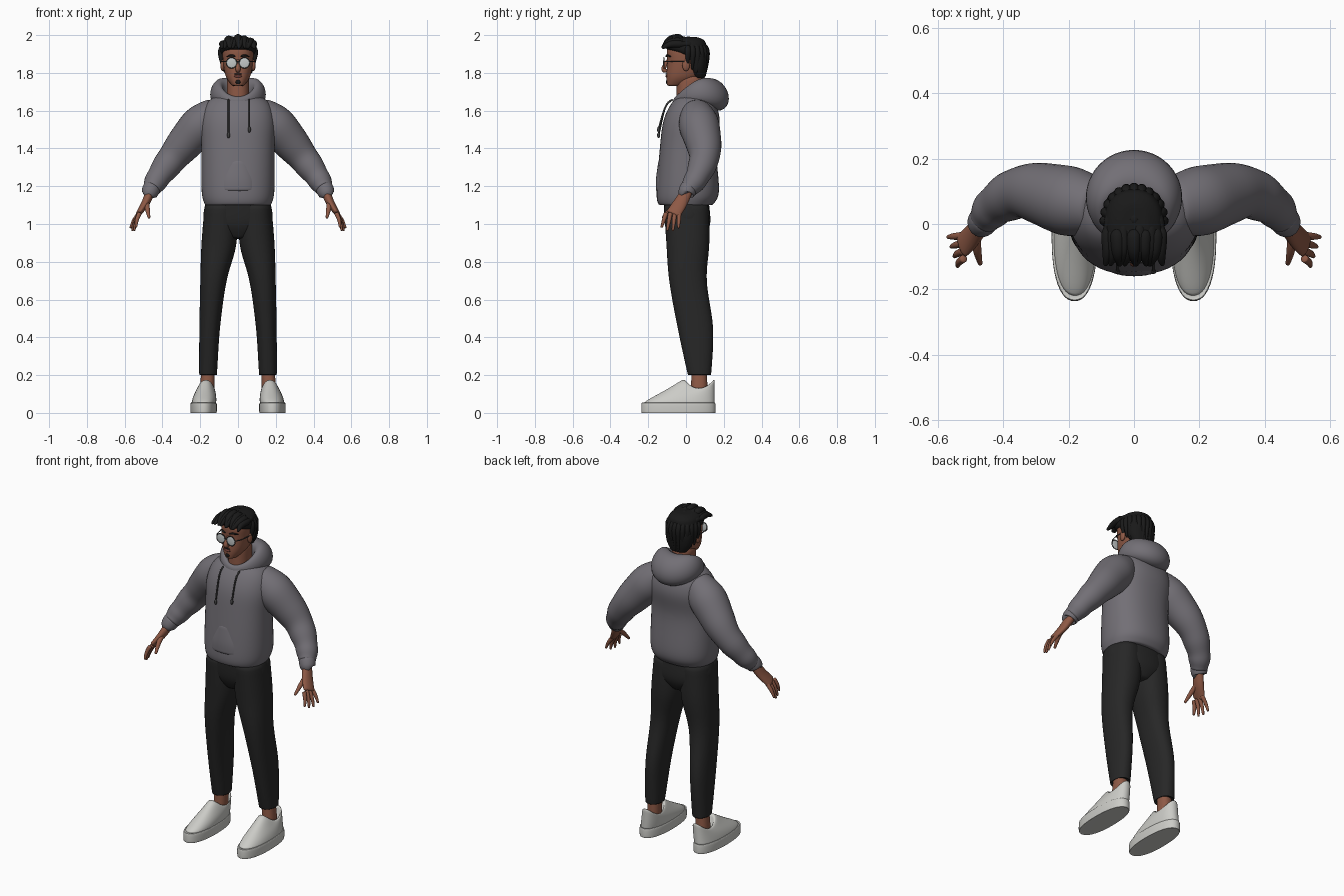
import bpy, bmesh, math, random
from mathutils import Vector

random.seed(4)
if "Cube" in bpy.data.objects:
    bpy.data.objects.remove(bpy.data.objects["Cube"])


def material(name, red, green, blue):
    mat = bpy.data.materials.new(name)
    mat.use_nodes = True
    color = (red, green, blue, 1)
    mat.diffuse_color = color
    mat.node_tree.nodes["Principled BSDF"].inputs["Base Color"].default_value = color
    return mat


GREY = material("hoodie grey", .17, .16, .18)
CORD = material("cord charcoal", .05, .05, .05)
BLACK = material("trouser black", .02, .02, .02)
HAIR = material("hair black", .01, .01, .01)
SKIN = material("skin brown", .27, .1, .06)
LIP = material("lip brown", .17, .05, .04)
WHITE = material("shoe white", .6, .6, .57)
LENS = material("lens silver", .55, .58, .58)


def spline(rows, steps=4):
    """Fill in rows between the given stations with a smooth curve."""
    rows = [Vector(row) for row in rows]
    ends = [rows[0]] + rows + [rows[-1]]
    filled = []
    for before, start, stop, after in zip(ends, ends[1:], ends[2:], ends[3:]):
        leave, arrive = (stop - before) / 2, (after - start) / 2
        for step in range(steps):
            t = step / steps
            ease = t * t * (3 - 2 * t)
            filled.append(start * (1 - ease) + stop * ease
                          + leave * (t * (1 - t) ** 2) - arrive * (t * t * (1 - t)))
    return filled + [rows[-1]]


def skin(name, rings, mat, side=1, closed=False):
    """Join rings of points into a smooth tube, flipped for the right side."""
    bm = bmesh.new()
    loops = [[bm.verts.new((x * side, y, z)) for x, y, z in ring] for ring in rings]
    pairs = list(zip(loops, loops[1:]))
    if closed:
        pairs.append((loops[-1], loops[0]))
    else:
        bm.faces.new(loops[0])
        bm.faces.new(loops[-1])
    for lower, upper in pairs:
        for i in range(len(lower)):
            bm.faces.new((lower[i - 1], lower[i], upper[i], upper[i - 1]))
    bmesh.ops.recalc_face_normals(bm, faces=bm.faces)
    mesh = bpy.data.meshes.new(name)
    bm.to_mesh(mesh)
    bm.free()
    mesh.materials.append(mat)
    mesh.shade_smooth()
    part = bpy.data.objects.new(name, mesh)
    bpy.context.collection.objects.link(part)
    smooth = part.modifiers.new("smooth", "SUBSURF")
    smooth.levels = smooth.render_levels = 1


def oval(height, width, middle, depth, x=0, saddle=0, count=24):
    """Level rounded ring; saddle lifts its front and back rim."""
    ring = []
    for i in range(count):
        angle = math.tau * i / count
        across, along = (math.copysign(abs(f) ** .87, f)
                         for f in (math.cos(angle), math.sin(angle)))
        ring.append((x + across * width, middle + along * depth, height + saddle * along ** 2))
    return ring


def stack(name, rows, mat, side=1):
    skin(name, [oval(*row) for row in spline(rows)], mat, side)


def sweep(name, path, mat, side=1, count=10, ripple=0):
    """Tube along stations of x, y, z, radius and depth radius."""
    path = spline([(*row, row[-1])[:5] for row in path])
    centres = [row.to_3d() if len(row) == 3 else Vector(row[:3]) for row in path]
    rings = []
    for i, centre in enumerate(centres):
        along = centres[min(i + 1, len(path) - 1)] - centres[max(i - 1, 0)]
        across = along.cross(Vector((0, 1, 0)))
        if across.length < along.length / 5:
            across = Vector((1, 0, 0))
        across.normalize()
        deep = across.cross(along).normalized()
        fold = ripple * math.sin(i * 2) * i / len(path)
        ring = []
        for k in range(count):
            angle = math.tau * k / count
            ring.append(centre + across * (path[i][3] + fold) * math.cos(angle)
                        + deep * (path[i][4] + fold) * math.sin(angle))
        rings.append(ring)
    skin(name, rings, mat, side)


def ball(name, place, size, mat):
    bpy.ops.mesh.primitive_uv_sphere_add(segments=20, ring_count=12, location=place)
    part = bpy.context.object
    part.name, part.scale = name, size
    part.data.materials.append(mat)
    bpy.ops.object.shade_smooth()


# hoodie body with a raised front pocket
stack("hoodie_body", [(1.1, .17, 0, .13), (1.11, .18, 0, .15), (1.18, .195, .01, .167),
                      (1.4, .195, .01, .15), (1.55, .2, .03, .15), (1.65, .16, .04, .11),
                      (1.7, .06, .04, .05)], GREY)
stack("front_pocket", [(1.17, .13, -.06, .1), (1.24, .12, -.06, .1),
                       (1.35, .08, -.06, .084)], GREY)

# hood: a collar that swells at the back
hood = []
for i in range(28):
    turn = math.tau * i / 28
    back = (1 + math.sin(turn)) / 2
    thick, tall = .02 + .06 * back ** 2, .03 + .06 * back
    height = 1.645 + .18 * back - .14 * back ** 2
    ring = []
    for k in range(12):
        angle = math.tau * k / 12
        out = thick * math.cos(angle) - .02 * back * math.sin(angle)
        ring.append(((.11 + out) * math.cos(turn), .05 + (.1 + out) * math.sin(turn),
                     height + tall * math.sin(angle)))
    hood.append(ring)
skin("hood", hood, GREY, closed=True)

# drawstrings
for x, end, label in ((-.05, 1.47, "right"), (.06, 1.5, "left")):
    sweep(label + "_drawstring", [(x, -.07, 1.66, .005), (x, -.11, 1.62, .005),
                                  (x, -.145, end, .005)], CORD)
    ball(label + "_cord_end", (x, -.145, end), (.008, .008, .016), CORD)

# trouser seat
stack("trouser_seat", [(1.13, .17, 0, .12), (1, .18, .01, .12), (.92, .05, .01, .08)], BLACK)

for side, label in ((1, "left_"), (-1, "right_")):
    # trouser leg and ankle
    stack(label + "trouser_leg", [(1.12, .085, 0, .12, .09), (.9, .094, .01, .115, .1),
                                  (.7, .07, .01, .1, .13), (.45, .055, .05, .095, .15),
                                  (.22, .048, .07, .065, .158), (.21, .045, .07, .06, .158)],
          BLACK, side)
    stack(label + "ankle", [(.25, .035, .07, .04, .157), (.1, .04, .07, .045, .165)], SKIN, side)

    # shoe: flat sole, upper that slopes back to a dipped collar
    stack(label + "sole", [(0, .066, -.04, .19, .182), (.002, .07, -.04, .198, .182),
                           (.05, .07, -.04, .197, .182), (.052, .06, -.04, .19, .182)],
          WHITE, side)
    upper = []
    for i in range(9):
        t = i / 8
        front, heel = -.23 + .215 * t ** 1.6, .153
        upper.append(oval(.045 + .085 * t, .066 - .02 * t * t, (front + heel) / 2,
                          (heel - front) / 2, .182 - .012 * t, .05 * t ** 3))
    upper.append(oval(.13, .038, .07, .07, .168, .045))
    upper.append(oval(.1, .035, .07, .06, .168))
    skin(label + "shoe_upper", upper, WHITE, side)

    # sleeve with soft folds, and cuff
    sweep(label + "sleeve", [(.1, .05, 1.6, .08), (.2, .07, 1.52, .11), (.33, .1, 1.37, .086),
                             (.42, .06, 1.25, .066), (.46, .01, 1.18, .05)],
          GREY, side, 16, ripple=.005)
    sweep(label + "cuff", [(.45, .02, 1.2, .04), (.457, .015, 1.19, .048),
                           (.47, 0, 1.16, .044), (.473, 0, 1.153, .03)], GREY, side, 16)

    # hand, fingers and thumb
    sweep(label + "hand", [(.46, .01, 1.18, .027, .03), (.49, -.03, 1.11, .023, .04),
                           (.53, -.07, 1.05, .014, .042)], SKIN, side)
    for i, finger in enumerate(("index", "middle", "ring", "little")):
        base = Vector((.52, -.105 + .023 * i, 1.06))
        tip = Vector((.54 + .01 * i, -.13 + .03 * i, .98 - .02 * math.sin(i)))
        knuckle = base.lerp(tip, .5) + Vector((.006, 0, 0))
        sweep(label + finger + "_finger", [(*base, .013), (*knuckle, .011), (*tip, .006)],
              SKIN, side)
    sweep(label + "thumb", [(.485, -.03, 1.12, .016), (.48, -.08, 1.08, .014),
                            (.47, -.125, 1.03, .007)], SKIN, side)

    # ear, eyebrow and spectacles
    ball(label + "ear", (side * .082, 0, 1.84), (.011, .02, .03), SKIN)
    sweep(label + "eyebrow", [(.014, -.104, 1.886, .004), (.035, -.1, 1.893, .006),
                              (.06, -.08, 1.886, .003)], HAIR, side)
    lens = (side * .034, -.117, 1.853)
    ball(label + "lens", lens, (.027, .004, .027), LENS)
    bpy.ops.mesh.primitive_torus_add(major_radius=.028, minor_radius=.0025, minor_segments=8,
                                     location=lens, rotation=(math.pi / 2, 0, 0))
    bpy.context.object.name = label + "lens_rim"
    bpy.context.object.data.materials.append(CORD)
    sweep(label + "temple", [(.06, -.117, 1.86, .003), (.08, -.08, 1.86, .003),
                             (.087, 0, 1.86, .003)], CORD, side)
sweep("spectacle_bridge", [(-.01, -.118, 1.86, .003), (.01, -.118, 1.86, .003)], CORD)

# neck, head and face
stack("neck", [(1.6, .06, .02, .07), (1.8, .06, .02, .07)], SKIN)
stack("head", [(1.73, .03, -.06, .04), (1.78, .065, -.015, .09), (1.86, .08, 0, .1),
               (1.93, .08, 0, .1), (1.98, .04, 0, .06)], SKIN)
sweep("nose", [(0, -.095, 1.87, .008), (0, -.12, 1.82, .014), (0, -.1, 1.81, .01)], SKIN)
ball("mouth", (0, -.103, 1.782), (.02, .006, .007), LIP)
ball("moustache", (0, -.104, 1.794), (.02, .005, .003), HAIR)
ball("chin_beard", (0, -.1, 1.752), (.013, .007, .012), HAIR)

# hair cap with swept locks
stack("hair_cap", [(1.77, .05, .07, .03), (1.82, .08, .06, .05), (1.88, .09, .05, .065),
                   (1.93, .095, 0, .11), (1.97, .08, 0, .1), (1.99, .04, 0, .06)], HAIR)
for i in range(11):
    x = (i - 5) * .016
    radius = random.uniform(.017, .023)
    arch = random.uniform(1.97, 1.98) - 3 * x * x
    sway = x + random.uniform(-.02, .01)
    sweep("top_lock", [(x / 2, .075, 1.95, .01), (x, 0, arch, radius),
                       (x, -.08, arch, radius), (sway, -.128, 1.93, .006)], HAIR)
for i in range(13):
    turn = math.pi * i / 12
    x, y = .09 * math.cos(turn), .01 + .1 * math.sin(turn)
    low = 1.83 - .06 * math.sin(turn) + random.uniform(-.01, .01)
    sweep("back_lock", [(x / 2, y / 2, 1.97, .008), (x, y, 1.92, .018),
                        (x * .9, y * .9, low, .005)], HAIR)
